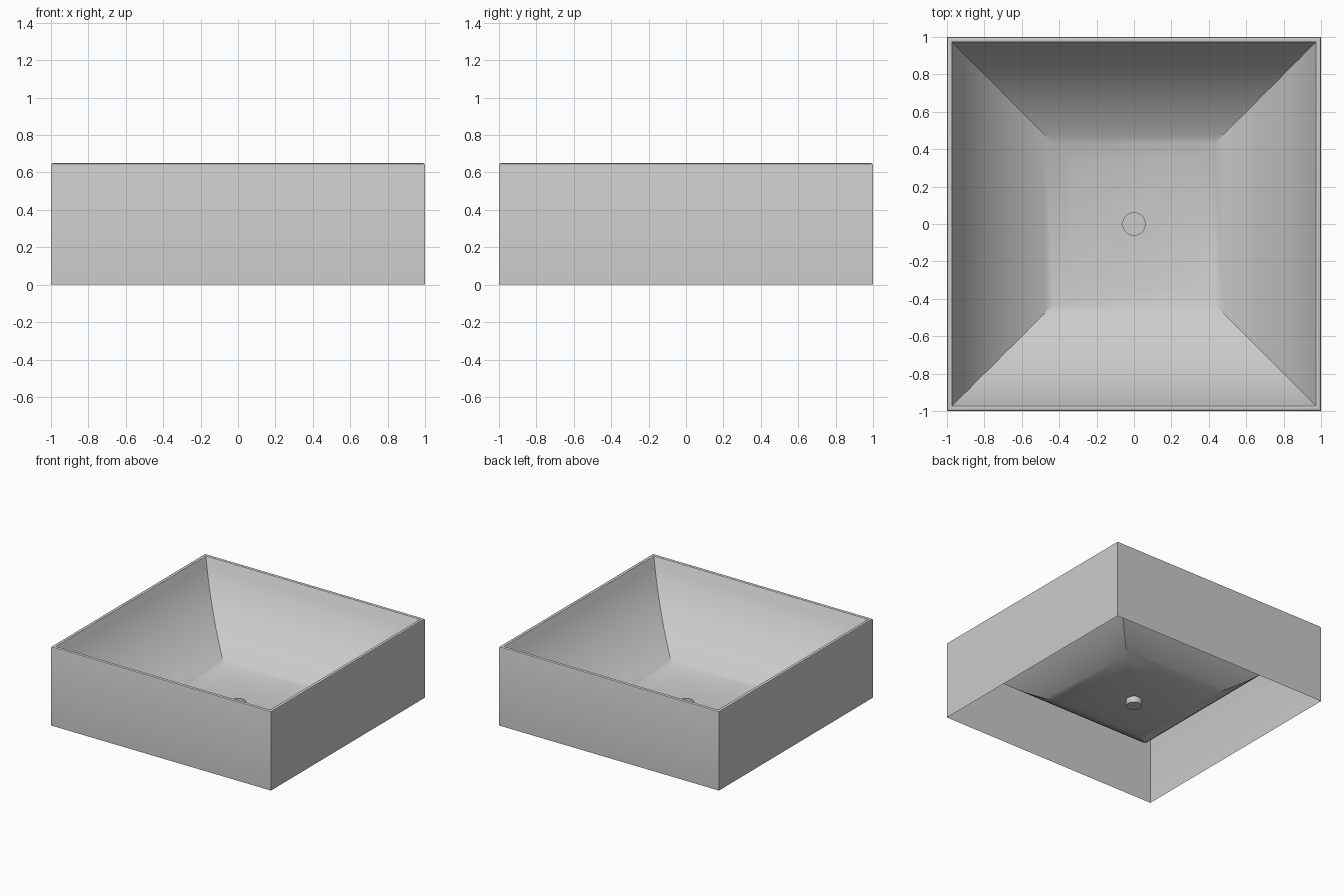
import bpy, bmesh, math
from mathutils import Vector
from mathutils.geometry import interpolate_bezier

cube = bpy.data.objects.get("Cube")
if cube:
    bpy.data.objects.remove(cube, do_unlink=True)

FLOOR_Z = 0.08
DRAIN_Z = 0.03
DRAIN_R = 0.06

# Glazed ceramic
ceramic = bpy.data.materials.new("grey_ceramic")
ceramic.use_nodes = True
COLOUR = (0.6, 0.6, 0.6, 1)
ceramic.diffuse_color = COLOUR
ceramic.node_tree.nodes["Principled BSDF"].inputs["Base Color"].default_value = COLOUR


def ring(bm, count, radius, z, start=0.0):
    """Regular ring of vertices around the z axis."""
    return [bm.verts.new((radius * math.cos(start + i * math.tau / count),
                          radius * math.sin(start + i * math.tau / count), z))
            for i in range(count)]


def square(bm, half, z):
    return ring(bm, 4, half * math.sqrt(2), z, math.pi / 4)


def skin(bm, a, b):
    n = len(a)
    for i in range(n):
        j = (i + 1) % n
        bm.faces.new((a[i], a[j], b[j], b[i]))


def loop_edges(bm, loop):
    n = len(loop)
    result = []
    for i in range(n):
        pair = (loop[i], loop[(i + 1) % n])
        result.append(bm.edges.get(pair) or bm.edges.new(pair))
    return result


def finish(bm, name):
    mesh = bpy.data.meshes.new(name)
    bm.to_mesh(mesh)
    bm.free()
    obj = bpy.data.objects.new(name, mesh)
    bpy.context.collection.objects.link(obj)
    mesh.materials.append(ceramic)
    bpy.ops.object.select_all(action='DESELECT')
    obj.select_set(True)
    bpy.context.view_layer.objects.active = obj
    bpy.ops.object.shade_smooth_by_angle(angle=math.radians(30))
    return obj


# Basin: straight outer walls, softened rim, curved bowl sides; open below
outer = [(1, 0), (1, 0.638), (0.997, 0.646), (0.99, 0.65), (0.98, 0.65), (0.973, 0.646)]
curve = interpolate_bezier(Vector((0.97, 0.64)), Vector((0.86, 0.36)),
                           Vector((0.58, 0.14)), Vector((0.34, FLOOR_Z)), 17)
profile = outer + [(p.x, p.y) for p in curve]

bm = bmesh.new()
rings = [square(bm, half, z) for half, z in profile]
for lower, upper in zip(rings, rings[1:]):
    skin(bm, lower, upper)

# Flat bowl floor around the drain opening
drain_top = ring(bm, 32, DRAIN_R, FLOOR_Z)
edges = loop_edges(bm, rings[-1]) + loop_edges(bm, drain_top)
bmesh.ops.triangle_fill(bm, edges=edges, use_beauty=True, normal=(0, 0, 1))
bmesh.ops.recalc_face_normals(bm, faces=bm.faces)
finish(bm, "basin")

# Drain: shallow round recess below the floor
bm = bmesh.new()
top = ring(bm, 32, DRAIN_R, FLOOR_Z)
bottom = ring(bm, 32, DRAIN_R, DRAIN_Z)
skin(bm, top, bottom)
bm.faces.new(bottom)
finish(bm, "drain")
